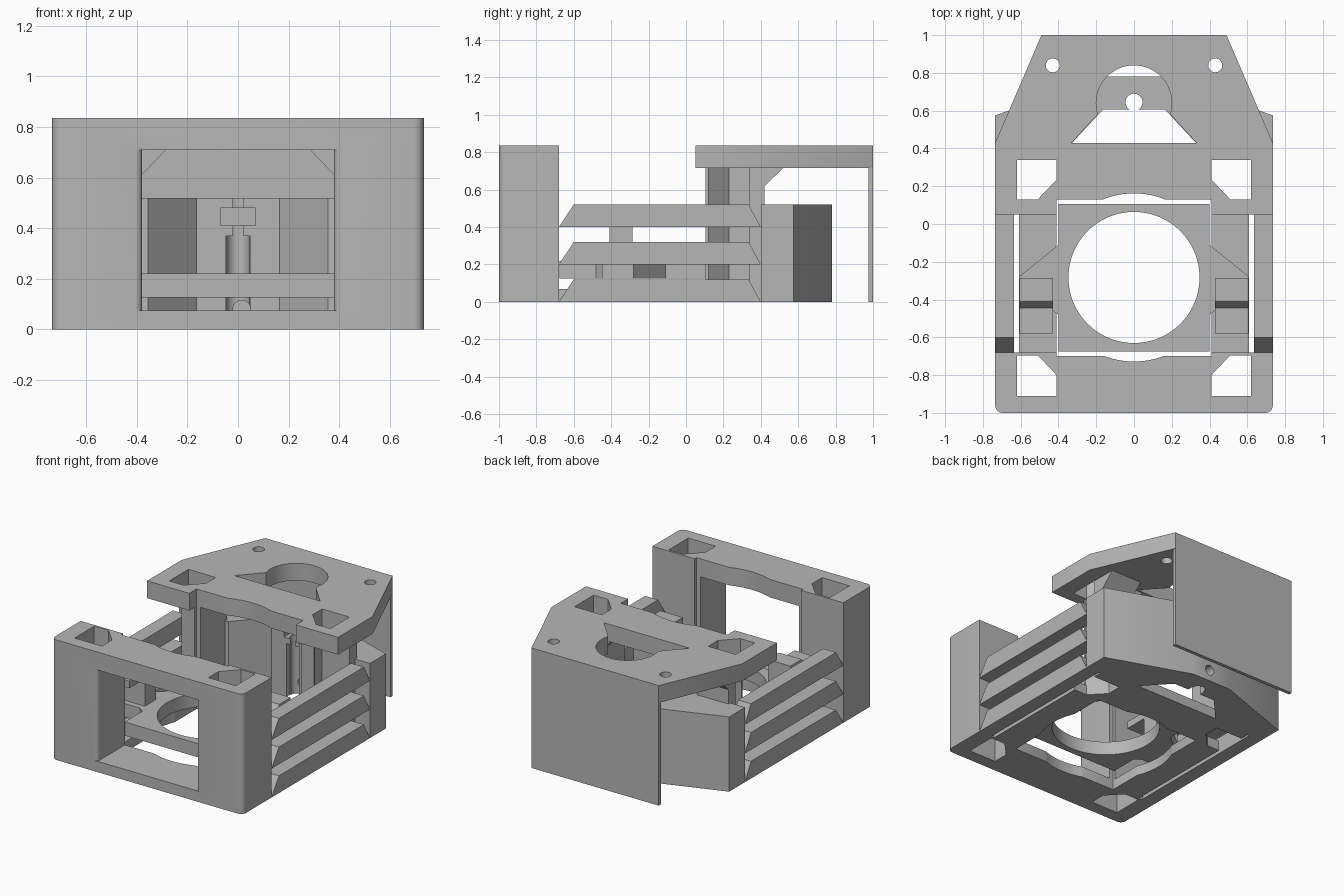
import bpy, bmesh
from math import cos, sin, radians
from mathutils import Vector

if "Cube" in bpy.data.objects:
    bpy.data.objects.remove(bpy.data.objects["Cube"])

GREY = (0.47, 0.47, 0.47, 1)
mat = bpy.data.materials.new("plain grey")
mat.use_nodes = True
mat.diffuse_color = GREY
mat.node_tree.nodes["Principled BSDF"].inputs["Base Color"].default_value = GREY

H, PLATE, BLOCK, FLOOR = 0.835, 0.715, 0.52, 0.07
W, IN = 0.735, 0.38


def arc(cx, cy, r, a0, a1, n):
    angles = [radians(a0 + (a1 - a0) * i / n) for i in range(n + 1)]
    return [(cx + r * cos(a), cy + r * sin(a)) for a in angles]


def mirrored(half):
    """Close a half outline by reflecting it across x = 0."""
    return half + [(-x, y) for x, y in reversed(half)]


def flip(pts):
    return [(-x, y) for x, y in pts]


def prism(name, pts, lo, hi, axis="z"):
    """Extrude a 2D outline along the given axis."""
    place = {"z": lambda a, b, c: (a, b, c),
             "x": lambda a, b, c: (c, a, b),
             "y": lambda a, b, c: (a, c, b)}[axis]
    bm = bmesh.new()
    face = bm.faces.new([bm.verts.new(place(a, b, lo)) for a, b in pts])
    new = bmesh.ops.extrude_face_region(bm, geom=[face])["geom"]
    shift = Vector(place(0, 0, hi - lo))
    bmesh.ops.translate(bm, vec=shift, verts=[v for v in new if isinstance(v, bmesh.types.BMVert)])
    bmesh.ops.recalc_face_normals(bm, faces=bm.faces)
    mesh = bpy.data.meshes.new(name)
    bm.to_mesh(mesh)
    bm.free()
    mesh.materials.append(mat)
    ob = bpy.data.objects.new(name, mesh)
    bpy.context.collection.objects.link(ob)
    return ob


def rect(x0, x1, y0, y1):
    return [(x0, y0), (x1, y0), (x1, y1), (x0, y1)]


def box(name, x0, x1, y0, y1, z0, z1):
    return prism(name, rect(x0, x1, y0, y1), z0, z1)


def disc(name, x, y, r, z0=-0.1, z1=1, n=48, axis="z"):
    return prism(name, arc(x, y, r, 0, 360 - 360 / n, n - 1), z0, z1, axis)


def cut(ob, *cutters):
    """Subtract each cutter in turn, then drop it."""
    for c in cutters:
        c.hide_render = True
        mod = ob.modifiers.new("cut", "BOOLEAN")
        mod.operation, mod.solver, mod.object = "DIFFERENCE", "EXACT", c
        bpy.context.view_layer.objects.active = ob
        bpy.ops.object.modifier_apply(modifier=mod.name)
        bpy.data.objects.remove(c)


def smooth(ob):
    for o in bpy.context.selected_objects:
        o.select_set(False)
    ob.select_set(True)
    bpy.context.view_layer.objects.active = ob
    bpy.ops.object.shade_smooth_by_angle(angle=radians(30))


def opening():
    """Middle clearance and the round clearance about the ring."""
    return [box("gap_cutter", -0.41, 0.41, -0.70, 0.13, -0.1, 1),
            disc("round_cutter", 0, -0.283, 0.445, n=96)]


FRONT_POCKET = [(0.62, -0.91), (0.62, -0.695), (0.51, -0.695), (0.41, -0.80), (0.41, -0.91)]
REAR_POCKET = [(0.62, 0.34), (0.62, 0.13), (0.51, 0.13), (0.41, 0.235), (0.41, 0.34)]


def pockets(outline):
    return [prism("pocket_cutter", p, -0.1, 1) for p in (outline, flip(outline))]


# Front frame with rounded corners, flared window and chamfered pockets
frame = prism("front_frame", mirrored([(W, -0.68)] + arc(W - 0.04, -0.96, 0.04, 0, -90, 8)), 0, H)
window = mirrored([(IN, -0.5)] + arc(IN + 0.025, -0.975, 0.025, 180, 270, 6) + [(IN + 0.025, -1.1)])
cut(frame, prism("window_cutter", window, 0.075, 0.71), *opening(), *pockets(FRONT_POCKET))
smooth(frame)

# Floor frame
floor = box("floor_frame", -0.61, 0.61, -0.68, 0.43, 0, FLOOR)
cut(floor, *opening(), *pockets(REAR_POCKET))
smooth(floor)

# Rear top plate
plate = prism("rear_top_plate", mirrored([(W, 0.05), (W, 0.43), (0.49, 1)]), PLATE, H)
cut(plate, *opening(), *pockets(REAR_POCKET),
    prism("vee_cutter", mirrored([(0.33, 0.43), (0.17, 0.605)]), 0.5, 1),
    disc("bore_cutter", 0, 0.64, 0.2, n=64))
cut(plate, *[disc("screw_cutter", s * 0.43, 0.84, 0.037, n=32) for s in (-1, 1)])
smooth(plate)

# Rear hanging panel
box("rear_panel", -0.49, 0.49, 0.975, 1, 0, PLATE)

# Rear block with tapered recess, screw channel and nut pocket
block = prism("rear_block", mirrored([(W, 0.40), (W, 0.575), (0.15, 0.78)]), 0, BLOCK)
cut(block,
    prism("recess_cutter", mirrored([(0.42, 0.33), (0.165, 0.605)]), -0.1, 1),
    disc("screw_channel_cutter", 0, 0.645, 0.045, n=32),
    box("slot_cutter", -0.05, 0.05, 0.55, 0.645, -0.1, 0.37),
    box("nut_cutter", -0.07, 0.07, 0.55, 0.70, 0.41, 0.48),
    disc("cross_hole_cutter", 0.015, 0.08, 0.035, 0.55, 0.9, 32, "y"))
smooth(block)

# Ring platform with side gussets
ring = prism("ring_platform", mirrored([
    (0.40, 0.105), (0.40, -0.11), (0.61, -0.28), (0.61, -0.45),
    (0.44, -0.45), (0.40, -0.48), (0.40, -0.675)]), 0.125, 0.22)
cut(ring, disc("ring_cutter", 0, -0.283, 0.347, n=96))
smooth(ring)

POST = [(0.41, 0.105), (0.51, 0.105), (0.51, 0.12), (0.41, 0.23), (0.41, 0.34),
        (0.62, 0.34), (0.62, 0.42), (IN, 0.42), (IN, 0.13), (0.41, 0.13)]
CLIP = [(-0.285, 0.2), (-0.285, 0.51), (-0.41, 0.51), (-0.445, 0.46),
        (-0.58, 0.46), (-0.58, 0.41), (-0.41, 0.41), (-0.41, 0.2)]

for side, s in (("left", 1), ("right", -1)):
    # Rear posts and their corner braces
    prism(side + "_rear_post", [(s * x, y) for x, y in POST], 0, PLATE)
    prism(side + "_inner_brace", [(s * IN, 0.61), (s * IN, PLATE), (s * 0.28, PLATE)], 0.34, 0.42, "y")
    ends = sorted((s * IN, s * 0.62))
    prism(side + "_back_brace", [(0.42, 0.62), (0.42, PLATE), (0.52, PLATE)], *ends, "x")
    # Hooked clips on the gussets
    prism(side + "_clip", CLIP, *sorted((s * 0.43, s * 0.605)), "x")
    # Side slats with sloping ends
    for i in range(3):
        z = 0.2 * i
        outline = [(-0.68, z), (-0.60, z + 0.12), (0.335, z + 0.12), (0.40, z)]
        prism(f"{side}_slat_{i + 1}", outline, *sorted((s * 0.635, s * W)), "x")
